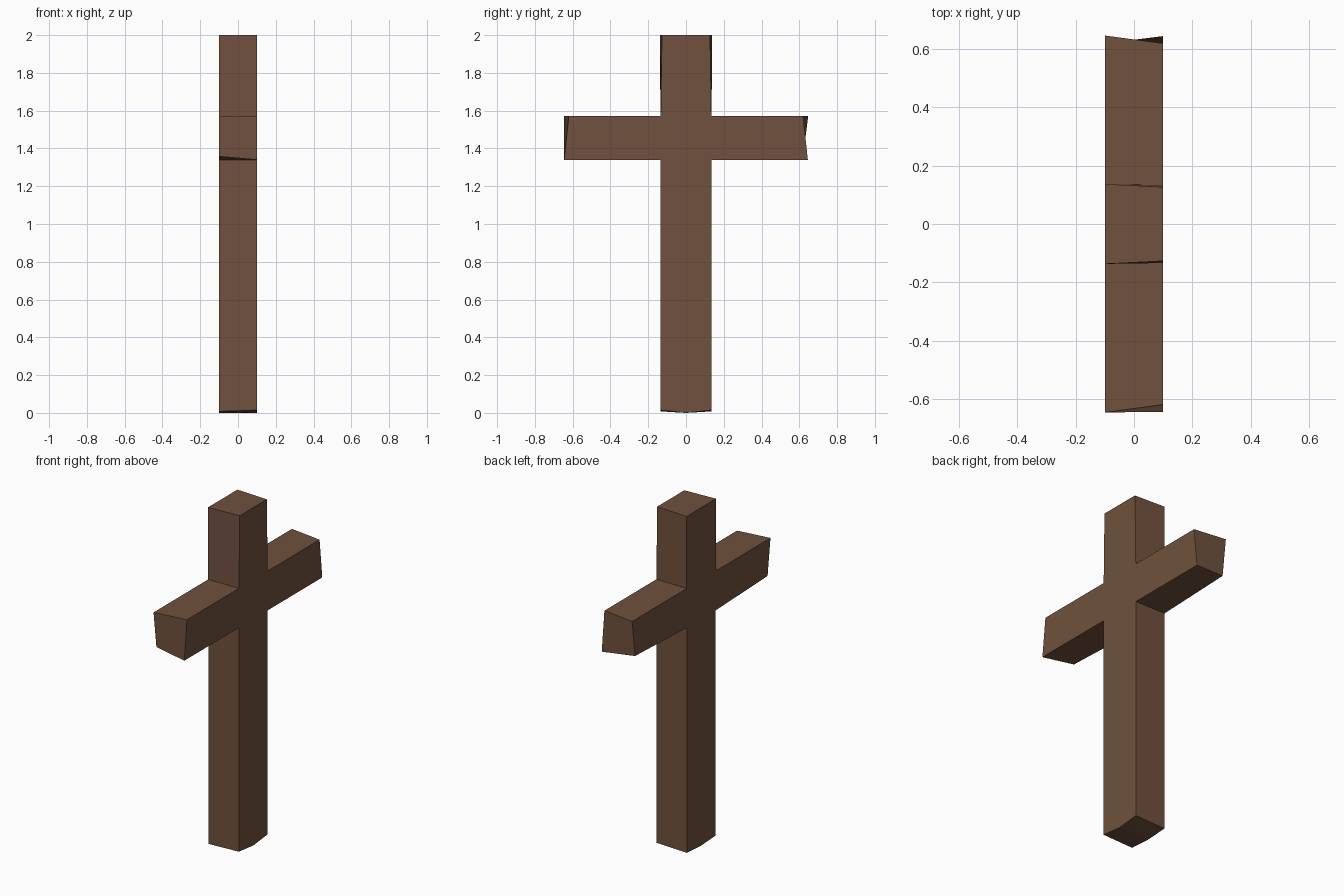
import bpy, bmesh

if "Cube" in bpy.data.objects:
    bpy.data.objects.remove(bpy.data.objects["Cube"])

wood = bpy.data.materials.new("brown_wood")
wood.diffuse_color = (0.161, 0.083, 0.047, 1)
wood.use_nodes = True
wood.node_tree.nodes["Principled BSDF"].inputs["Base Color"].default_value = wood.diffuse_color

# Half outlines (y, z) of the two broad faces, bottom centre to top;
# they differ slightly to give the rough-hewn, twisted ends
right_half = [(0, 0), (0.135, 0.015), (0.135, 1.34), (0.645, 1.34),
              (0.62, 1.573), (0.134, 1.573), (0.127, 2.0)]
left_half = [(0, 0), (0.135, 0.008), (0.135, 1.34), (0.62, 1.358),
             (0.647, 1.573), (0.136, 1.573), (0.137, 2.0)]

# Convex panels of each broad face: shaft, arm, middle, head, arm
panels = [(12, 0, 1, 2, 11), (2, 3, 4, 5), (11, 2, 5, 8),
          (8, 5, 6, 7), (11, 8, 9, 10)]


def broad_face(bm, half, x):
    """Mirror a half outline across y = 0, fill it, return its vertex loop."""
    pts = half + [(-y, z) for y, z in reversed(half[1:])]
    verts = [bm.verts.new((x, y, z)) for y, z in pts]
    for panel in panels:
        bm.faces.new([verts[i] for i in panel])
    return verts


# Wooden cross: two broad faces joined by a rim
bm = bmesh.new()
a = broad_face(bm, right_half, 0.1)
b = broad_face(bm, left_half, -0.1)
for i in range(len(a)):
    j = (i + 1) % len(a)
    bm.faces.new((a[j], a[i], b[i], b[j]))
bmesh.ops.recalc_face_normals(bm, faces=bm.faces[:])
mesh = bpy.data.meshes.new("wooden_cross")
bm.to_mesh(mesh)
bm.free()
mesh.materials.append(wood)
bpy.context.collection.objects.link(bpy.data.objects.new("wooden_cross", mesh))
